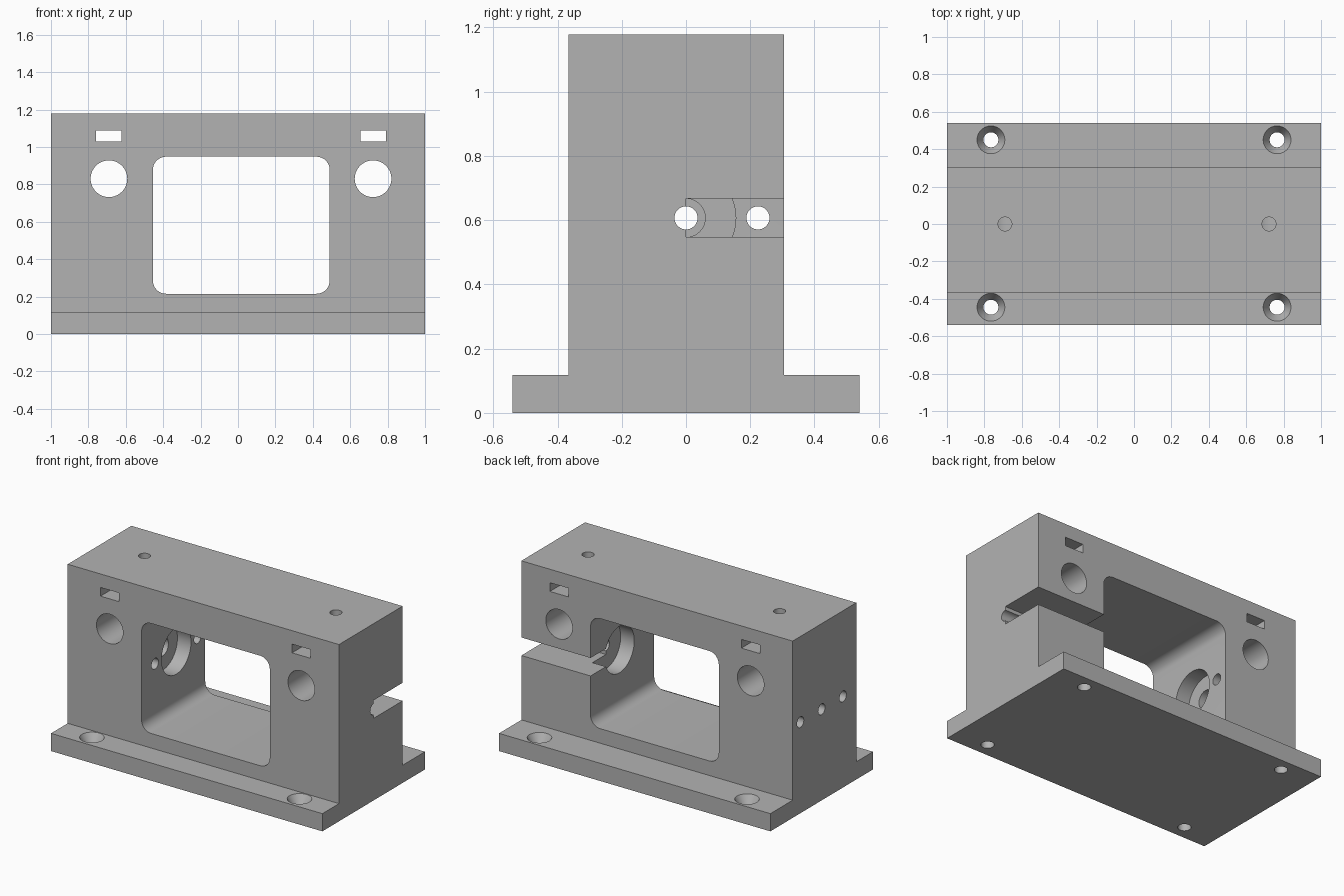
import bpy, bmesh, math
from mathutils import Vector, Matrix

cube = bpy.data.objects.get("Cube")
if cube:
    bpy.data.objects.remove(cube, do_unlink=True)

grey = bpy.data.materials.new("matte grey")
grey.use_nodes = True
grey.diffuse_color = (0.45, 0.45, 0.45, 1)
grey.node_tree.nodes["Principled BSDF"].inputs["Base Color"].default_value = (0.45, 0.45, 0.45, 1)


def add_object(name, bm):
    bmesh.ops.recalc_face_normals(bm, faces=bm.faces)
    mesh = bpy.data.meshes.new(name)
    bm.to_mesh(mesh)
    bm.free()
    mesh.materials.append(grey)
    obj = bpy.data.objects.new(name, mesh)
    bpy.context.collection.objects.link(obj)
    return obj


def cut(name, bm):
    """Subtract a solid from the bracket and discard the cutter."""
    cutter = add_object(name, bm)
    cutter.hide_render = True
    bpy.context.view_layer.objects.active = bracket
    mod = bracket.modifiers.new(name, "BOOLEAN")
    mod.operation, mod.solver, mod.object = "DIFFERENCE", "EXACT", cutter
    bpy.ops.object.modifier_apply(modifier=mod.name)
    bpy.data.objects.remove(cutter, do_unlink=True)


def cut_box(name, low, high, radius=0):
    """Box cutter between two corners, optionally rounded along y."""
    low, high = Vector(low), Vector(high)
    bm = bmesh.new()
    bmesh.ops.create_cube(bm, size=1)
    bmesh.ops.scale(bm, vec=high - low, verts=bm.verts)
    bmesh.ops.translate(bm, vec=(low + high) / 2, verts=bm.verts)
    if radius:
        edges = [e for e in bm.edges
                 if abs(e.verts[0].co.y - e.verts[1].co.y) > 0.1]
        bmesh.ops.bevel(bm, geom=edges, offset=radius, segments=8,
                        profile=0.5, affect="EDGES")
    cut(name, bm)


def cut_round(name, start, end, r1, r2=None, sides=48):
    """Cylinder or cone cutter from start to end."""
    start, end = Vector(start), Vector(end)
    axis = end - start
    turn = axis.to_track_quat("Z", "Y").to_matrix().to_4x4()
    bm = bmesh.new()
    bmesh.ops.create_cone(bm, cap_ends=True, segments=sides, radius1=r1,
                          radius2=r1 if r2 is None else r2, depth=axis.length,
                          matrix=Matrix.Translation((start + end) / 2) @ turn)
    cut(name, bm)


# Flanged block, extruded along x
FRONT, BACK, TOP, FLANGE = -0.365, 0.305, 1.178, 0.118
profile = [(-0.54, 0), (0.54, 0), (0.54, FLANGE), (BACK, FLANGE),
           (BACK, TOP), (FRONT, TOP), (FRONT, FLANGE), (-0.54, FLANGE)]
bm = bmesh.new()
face = bm.faces.new([bm.verts.new((-1, y, z)) for y, z in profile])
side = bmesh.ops.extrude_face_region(bm, geom=[face])
bmesh.ops.translate(bm, vec=(2, 0, 0),
                    verts=[g for g in side["geom"] if isinstance(g, bmesh.types.BMVert)])
bracket = add_object("mounting_bracket", bm)

# Central window
LEFT_WALL, RIGHT_WALL = 0.49, -0.455
cut_box("window", (RIGHT_WALL, -1, 0.215), (LEFT_WALL, 1, 0.948), 0.07)

# Rod bores, clamp nut slots and clamp screw holes
for x in (-0.69, 0.722):
    cut_round("rod_bore", (x, -1, 0.83), (x, 1, 0.83), 0.098, sides=64)
    cut_box("nut_slot", (x - 0.068, -1, 1.03), (x + 0.068, 1, 1.088))
    cut_round("clamp_hole", (x, 0, 0.85), (x, 0, 1.3), 0.037, sides=32)

# Countersunk holes in the flanges
for x in (-0.765, 0.765):
    for y in (-0.445, 0.45):
        cut_round("screw_hole", (x, y, -0.1), (x, y, 0.3), 0.04)
        cut_round("countersink", (x, y, 0.06), (x, y, FLANGE + 0.001), 0.04, 0.075)

# Axle seats inside both walls, with a stepped bore in the right wall
AXLE = 0.607
cut_round("right_seat", (RIGHT_WALL - 0.1, 0, AXLE), (0, 0, AXLE), 0.155, sides=64)
cut_round("left_seat", (0, 0, AXLE), (LEFT_WALL + 0.1, 0, AXLE), 0.155, sides=64)
cut_round("right_step", (RIGHT_WALL - 0.2, 0, AXLE), (0, 0, AXLE), 0.06)
for y in (-0.224, 0, 0.224):
    cut_round("right_pin_hole", (-1.1, y, AXLE), (0, y, AXLE), 0.036, sides=32)
cut_round("left_pin_hole", (0, 0, AXLE), (1.1, 0, AXLE), 0.036, sides=32)

# Slot through the left wall, open at the back
cut_box("left_slot", (0.3, 0, AXLE - 0.06), (1.1, 1, AXLE + 0.06))

# Smooth bores with crisp edges
bpy.ops.object.select_all(action="DESELECT")
bracket.select_set(True)
bpy.context.view_layer.objects.active = bracket
bpy.ops.object.shade_smooth_by_angle(angle=math.radians(30))
